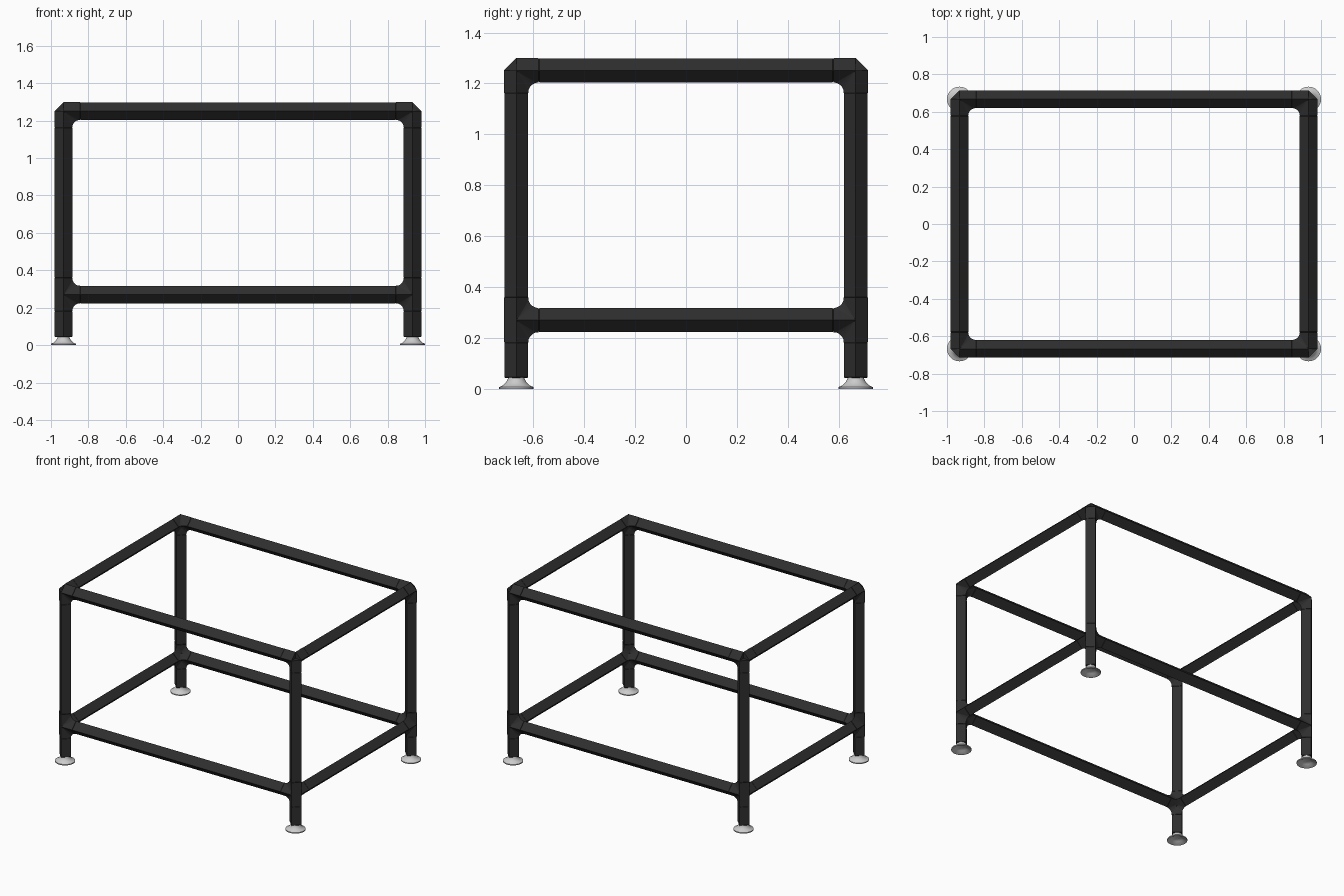
import bpy, bmesh, math
from mathutils import Vector

cube = bpy.data.objects.get("Cube")
if cube:
    bpy.data.objects.remove(cube, do_unlink=True)


def material(name, color, rough):
    m = bpy.data.materials.new(name)
    m.use_nodes = True
    m.diffuse_color = (*color, 1)
    bsdf = m.node_tree.nodes["Principled BSDF"]
    bsdf.inputs["Base Color"].default_value = (*color, 1)
    bsdf.inputs["Roughness"].default_value = rough
    return m


black = material("black", (0.028, 0.028, 0.028), 0.6)
grey = material("light grey", (0.6, 0.6, 0.6), 0.5)

R = 0.047             # tube half width, corner to corner
ARM = 0.088           # joint arm length
LEG_X, LEG_Y = 0.933, 0.667
TOP, LOW, LEG_END = 1.251, 0.27, 0.043
X, Y, Z = Vector((1, 0, 0)), Vector((0, 1, 0)), Vector((0, 0, 1))


def finish(name, bm, mat):
    bmesh.ops.recalc_face_normals(bm, faces=bm.faces)
    mesh = bpy.data.meshes.new(name)
    bm.to_mesh(mesh)
    bm.free()
    mesh.materials.append(mat)
    ob = bpy.data.objects.new(name, mesh)
    bpy.context.collection.objects.link(ob)
    return ob


def add_tube(bm, start, end, r=R, lip=0.003):
    """Diamond-section tube with slightly tapered ends."""
    axis = (end - start).normalized()
    u, v = [a for a in (X, Y, Z) if abs(a.dot(axis)) < 0.5]
    stations = [(start, r - lip), (start + axis * lip, r),
                (end - axis * lip, r), (end, r - lip)]
    rings = [[bm.verts.new(p + d * q) for d in (u, v, -u, -v)]
             for p, q in stations]
    for a, b in zip(rings, rings[1:]):
        for i in range(4):
            j = (i + 1) % 4
            bm.faces.new((a[i], a[j], b[j], b[i]))
    bm.faces.new(rings[0][::-1])
    bm.faces.new(rings[-1])


def add_fillet(bm, c, u, v, steps=5):
    """Curved web in the inside corner between arms u and v."""
    w = u.cross(v)
    rad = ARM - R
    angles = [math.pi / 2 * i / steps for i in range(steps + 1)]
    arc = [bm.verts.new(c + u * (ARM - rad * math.sin(a))
                        + v * (ARM - rad * math.cos(a))) for a in angles]
    tips = [bm.verts.new(c + w * R * s) for s in (1, -1)]
    for a, b in zip(arc, arc[1:]):
        bm.faces.new((tips[0], a, b))
        bm.faces.new((tips[1], b, a))
    for e in (arc[0], arc[-1]):
        bm.faces.new((tips[0], tips[1], e))


def joint(name, c, arms):
    bm = bmesh.new()
    for a in arms:
        add_tube(bm, c, c + a * ARM, R + 0.001, 0)
    for i, a in enumerate(arms):
        for b in arms[i + 1:]:
            if abs(a.dot(b)) < 0.5:
                add_fillet(bm, c, a, b)
    finish(name, bm, black)


def tube(name, start, end):
    bm = bmesh.new()
    add_tube(bm, start, end)
    finish(name, bm, black)


# Flared foot profile, from the neck over the rim to the hollow underside
FOOT = [(0, 0.046), (0.032, 0.046), (0.034, 0.036), (0.041, 0.024),
        (0.053, 0.013), (0.067, 0.007), (0.067, 0),
        (0.056, 0.003), (0.036, 0.014), (0.026, 0.02), (0, 0.02)]


def foot(name, x, y):
    bm = bmesh.new()
    verts = [bm.verts.new((r, 0, z)) for r, z in FOOT]
    edges = [bm.edges.new(p) for p in zip(verts, verts[1:])]
    bmesh.ops.spin(bm, geom=verts + edges, axis=Z, cent=(0, 0, 0),
                   angle=math.tau, steps=32)
    bmesh.ops.remove_doubles(bm, verts=bm.verts, dist=0.0005)
    ob = finish(name, bm, grey)
    ob.location = (x, y, 0)
    bpy.ops.object.select_all(action='DESELECT')
    bpy.context.view_layer.objects.active = ob
    ob.select_set(True)
    bpy.ops.object.shade_smooth_by_angle(angle=math.radians(35))


# Corner posts with their joints and feet
for sx, side in ((1, "left"), (-1, "right")):
    for sy, end in ((-1, "front"), (1, "back")):
        tag = end + "_" + side
        post = X * sx * LEG_X + Y * sy * LEG_Y
        inward = [X * -sx, Y * -sy]
        joint("top_joint_" + tag, post + Z * TOP, inward + [-Z])
        joint("lower_joint_" + tag, post + Z * LOW, inward + [-Z, Z])
        tube("leg_" + tag, post + Z * (LOW + ARM), post + Z * (TOP - ARM))
        tube("leg_stub_" + tag, post + Z * LEG_END, post + Z * (LOW - ARM))
        foot("foot_" + tag, post.x, post.y)

# Horizontal rails of the top and lower frames
for level, z in (("top", TOP), ("lower", LOW)):
    for s, end, side in ((-1, "front", "right"), (1, "back", "left")):
        dx, dy = X * (LEG_X - ARM), Y * (LEG_Y - ARM)
        mid = Y * s * LEG_Y + Z * z
        tube(level + "_rail_" + end, mid - dx, mid + dx)
        mid = X * s * LEG_X + Z * z
        tube(level + "_rail_" + side, mid - dy, mid + dy)
